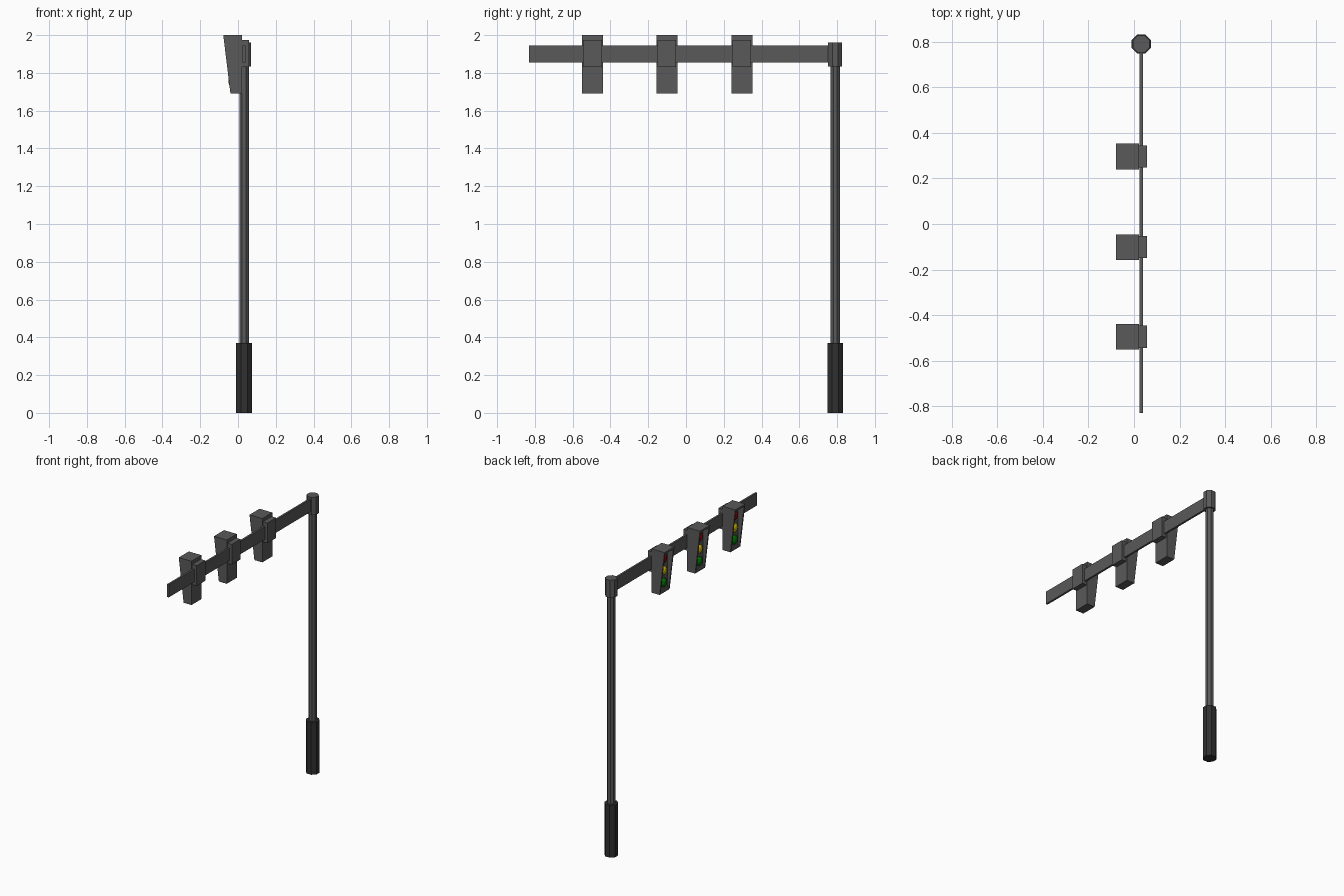
import bpy, bmesh, math
from mathutils import Matrix, Vector

cube = bpy.data.objects.get("Cube")
if cube:
    bpy.data.objects.remove(cube, do_unlink=True)


def material(name, rgb):
    m = bpy.data.materials.new(name)
    m.use_nodes = True
    m.diffuse_color = (*rgb, 1)
    m.node_tree.nodes["Principled BSDF"].inputs["Base Color"].default_value = (*rgb, 1)
    return m


GREY = material("grey metal", (0.1, 0.1, 0.1))
DARK = material("dark base", (0.03, 0.03, 0.03))
LAMPS = [("red", material("lamp red", (0.35, 0.0, 0.0))),
         ("yellow", material("lamp yellow", (0.6, 0.45, 0.0))),
         ("green", material("lamp green", (0.0, 0.16, 0.0)))]


def finish(name, bm, mat):
    bmesh.ops.recalc_face_normals(bm, faces=bm.faces)
    mesh = bpy.data.meshes.new(name)
    bm.to_mesh(mesh)
    bm.free()
    mesh.materials.append(mat)
    ob = bpy.data.objects.new(name, mesh)
    bpy.context.collection.objects.link(ob)
    return ob


def box(name, lo, hi, mat):
    lo, hi = Vector(lo), Vector(hi)
    bm = bmesh.new()
    bmesh.ops.create_cube(bm, size=1, matrix=Matrix.Translation((lo + hi) / 2)
                          @ Matrix.Diagonal((*(hi - lo), 1)))
    return finish(name, bm, mat)


def octagon(name, x, y, z0, z1, apothem, mat):
    r = apothem / math.cos(math.pi / 8)
    bm = bmesh.new()
    bmesh.ops.create_cone(bm, cap_ends=True, segments=8, radius1=r, radius2=r, depth=z1 - z0,
                          matrix=Matrix.Translation((x, y, (z0 + z1) / 2))
                          @ Matrix.Rotation(math.pi / 8, 4, "Z"))
    return finish(name, bm, mat)


# Upright pole with a thick foot and a cap
PX, PY = 0.032, 0.79
octagon("pole_base", PX, PY, 0, 0.37, 0.042, DARK)
octagon("pole", PX, PY, 0.37, 1.84, 0.025, GREY)
octagon("pole_cap", PX, PY, 1.835, 1.96, 0.037, GREY)

# Flat arm
box("arm", (0.025, -0.83, 1.855), (0.039, PY, 1.945), GREY)


def housing(name, y):
    """Wedge box, deeper at the top, with a recess behind the sloping front edge."""
    half, wall, back, top, bottom = 0.056, 0.01, 0.022, 2.0, 1.69
    floor_x = -0.03

    def front(z):
        return -0.04 - 0.038 * (z - bottom) / (top - bottom)

    def ring(w, z0, z1, x0, x1):
        return [bm.verts.new(p) for p in ((x0, y - w, z0), (x0, y + w, z0),
                                          (x1, y + w, z1), (x1, y - w, z1))]

    bm = bmesh.new()
    zi, zt = bottom + 0.012, top - 0.015
    rear = ring(half, bottom, top, back, back)
    outer = ring(half, bottom, top, front(bottom), front(top))
    inner = ring(half - wall, zi, zt, front(zi), front(zt))
    deep = ring(half - wall, zi, zt, floor_x, floor_x)
    bm.faces.new(rear)
    bm.faces.new(deep)
    for a, b in ((rear, outer), (outer, inner), (inner, deep)):
        for i in range(4):
            j = (i + 1) % 4
            bm.faces.new((a[i], a[j], b[j], b[i]))
    return finish(name, bm, GREY)


# Three signals, each with a bracket, a housing and three lamps
for n, y in enumerate((-0.495, -0.101, 0.296), 1):
    housing(f"housing_{n}", y)
    box(f"bracket_{n}", (0.02, y - 0.049, 1.832), (0.057, y + 0.049, 1.975), GREY)
    for k, (colour, mat) in enumerate(LAMPS):
        bm = bmesh.new()
        bmesh.ops.create_uvsphere(bm, u_segments=8, v_segments=6, radius=0.035,
                                  matrix=Matrix.Translation((-0.025, y, 1.925 - 0.085 * k))
                                  @ Matrix.Diagonal((0.75, 1, 1, 1))
                                  @ Matrix.Rotation(math.pi / 2, 4, "Y"))
        finish(f"{colour}_lamp_{n}", bm, mat)
